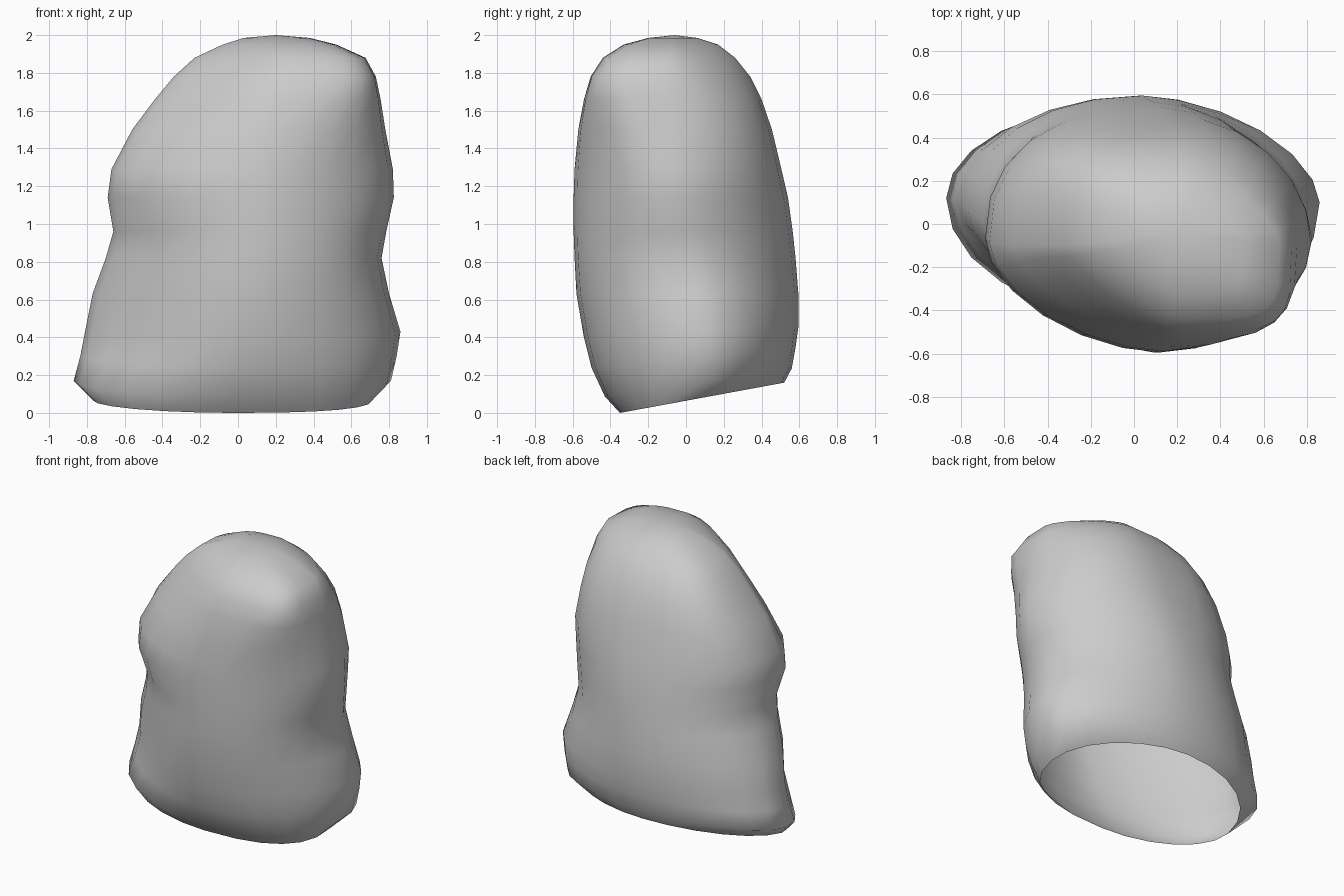
import bpy, bmesh, math

cube = bpy.data.objects.get("Cube")
if cube:
    bpy.data.objects.remove(cube)

SIDES = 24
# height, left end, right end, front, back, centre x, centre y, tilt
RINGS = [
    (0.068, -0.77, 0.71, -0.35, 0.52, -0.02, 0.02, 0.184),
    (0.17, -0.87, 0.81, -0.43, 0.56, 0.00, 0.12, 0.15),
    (0.30, -0.835, 0.84, -0.50, 0.58, 0.03, 0.11, 0.10),
    (0.43, -0.81, 0.86, -0.54, 0.595, 0.03, 0.10, 0.05),
    (0.63, -0.77, 0.80, -0.58, 0.595, 0.04, 0.06, 0.0),
    (0.82, -0.70, 0.76, -0.59, 0.58, 0.06, 0.01, 0.0),
    (0.96, -0.66, 0.785, -0.595, 0.565, 0.09, -0.02, 0.0),
    (1.14, -0.69, 0.825, -0.595, 0.54, 0.12, -0.07, 0.0),
    (1.29, -0.67, 0.82, -0.59, 0.505, 0.14, -0.09, 0.0),
    (1.50, -0.56, 0.78, -0.57, 0.455, 0.17, -0.10, 0.0),
    (1.66, -0.44, 0.755, -0.54, 0.40, 0.19, -0.10, 0.0),
    (1.78, -0.34, 0.73, -0.505, 0.34, 0.21, -0.10, 0.0),
    (1.88, -0.23, 0.675, -0.44, 0.26, 0.23, -0.09, 0.0),
    (1.95, -0.08, 0.52, -0.33, 0.17, 0.22, -0.08, 0.0),
    (1.985, 0.03, 0.38, -0.20, 0.06, 0.21, -0.06, 0.0),
]
# height, then corner exponents: back +x, back -x, front -x, front +x
# (below 1 is squarer, above 1 is flatter)
CORNERS = [
    (0.0, 1.05, 1.00, 1.05, 0.75),
    (0.17, 1.10, 1.00, 1.00, 0.88),
    (0.43, 1.15, 1.00, 1.32, 1.00),
    (0.82, 1.12, 0.92, 1.36, 0.92),
    (1.14, 1.12, 0.85, 1.15, 1.08),
    (1.29, 1.00, 0.80, 1.17, 1.08),
    (1.50, 0.97, 0.68, 1.38, 0.85),
    (1.66, 1.02, 0.58, 1.50, 0.60),
    (1.80, 1.20, 0.55, 1.58, 0.42),
    (2.0, 1.50, 0.60, 1.50, 0.55),
]


def power(v, e):
    return math.copysign(abs(v) ** e, v)


def corner_exponents(z):
    for a, b in zip(CORNERS, CORNERS[1:]):
        if z <= b[0]:
            t = (z - a[0]) / (b[0] - a[0])
            return [p + t * (q - p) for p, q in zip(a[1:], b[1:])]


def ring_points(z, left, right, front, back, cx, cy, tilt):
    """Closed outline whose four quarters bulge differently."""
    exponents = corner_exponents(z)
    for i in range(SIDES):
        a = 2 * math.pi * i / SIDES
        c, s = math.cos(a), math.sin(a)
        e = exponents[i * 4 // SIDES]
        if i * 4 % SIDES == 0:  # exact end points of the axes
            c, s = round(c), round(s)
        x = cx + power(c, e) * (right - cx if c > 0 else cx - left)
        y = cy + power(s, e) * (back - cy if s > 0 else cy - front)
        yield x, y, z + tilt * (y - cy)


# Hollow lump, open along its slanted lower rim
bm = bmesh.new()
loops = [[bm.verts.new(p) for p in ring_points(*r)] for r in RINGS]
for low, high in zip(loops, loops[1:]):
    for i in range(SIDES):
        j = (i + 1) % SIDES
        bm.faces.new((low[i], low[j], high[j], high[i]))
tip = bm.verts.new((0.2, -0.06, 2.0))
for i in range(SIDES):
    bm.faces.new((loops[-1][i], loops[-1][(i + 1) % SIDES], tip))

mesh = bpy.data.meshes.new("hollow_shell")
bm.to_mesh(mesh)
bm.free()
shell = bpy.data.objects.new("hollow_shell", mesh)
bpy.context.collection.objects.link(shell)
for face in mesh.polygons:
    face.use_smooth = True

# Plain grey
grey = bpy.data.materials.new("light_grey")
grey.use_nodes = True
colour = (0.6, 0.6, 0.6, 1.0)
grey.diffuse_color = colour
grey.node_tree.nodes["Principled BSDF"].inputs["Base Color"].default_value = colour
mesh.materials.append(grey)
